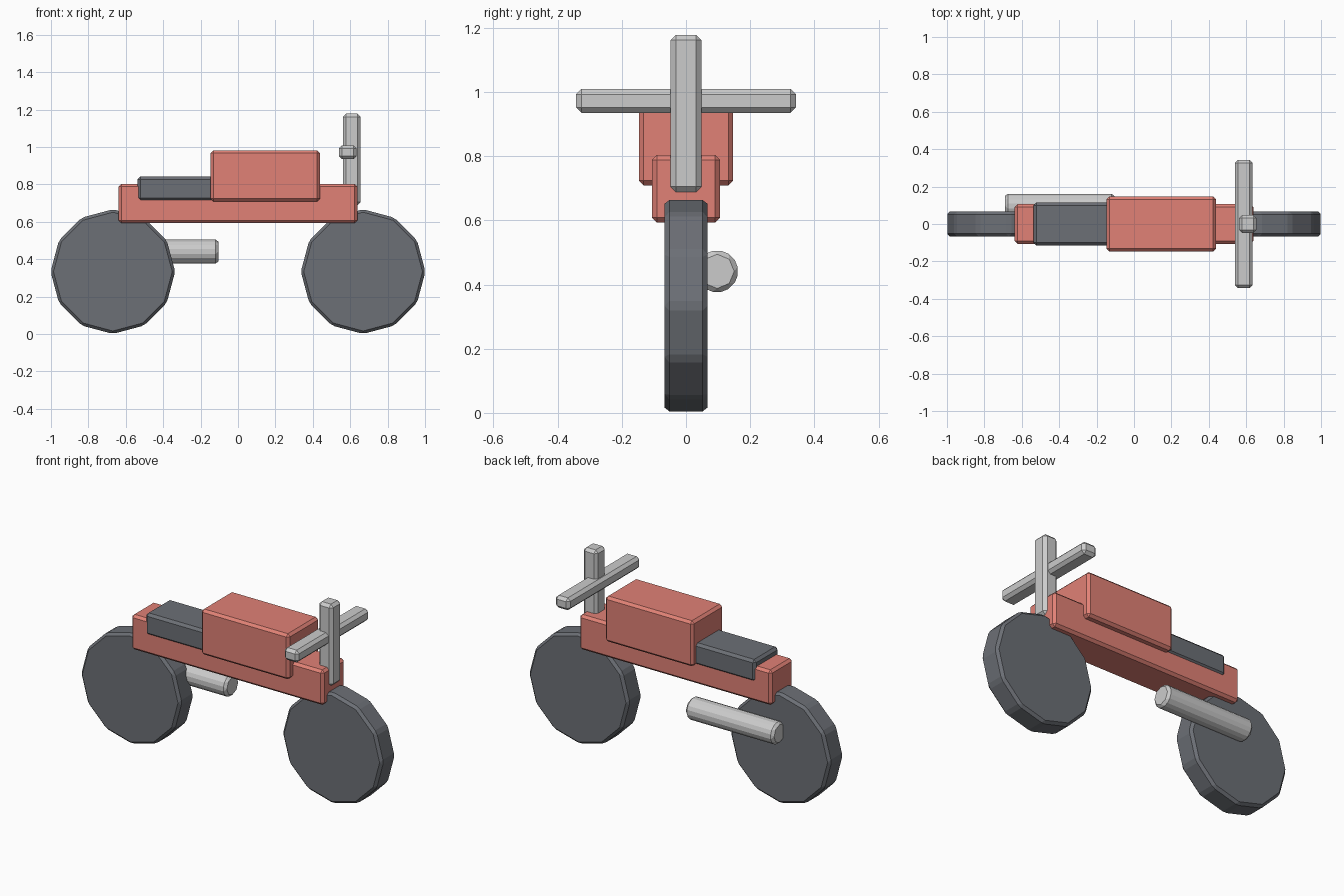
import bpy, bmesh
from math import pi
from mathutils import Matrix, Vector

if "Cube" in bpy.data.objects:
    bpy.data.objects.remove(bpy.data.objects["Cube"])


def material(name, rgb):
    m = bpy.data.materials.new(name)
    m.diffuse_color = (*rgb, 1)
    m.use_nodes = True
    m.node_tree.nodes["Principled BSDF"].inputs["Base Color"].default_value = m.diffuse_color
    return m


RED = material("red paint", (0.75, 0.22, 0.18))
DARK = material("dark rubber", (0.15, 0.16, 0.18))


def finish(name, bm, mat, bevel):
    me = bpy.data.meshes.new(name)
    bm.to_mesh(me)
    bm.free()
    ob = bpy.data.objects.new(name, me)
    bpy.context.collection.objects.link(ob)
    if mat:
        me.materials.append(mat)
    # every edge gets the same flat chamfer
    mod = ob.modifiers.new("chamfer", 'BEVEL')
    mod.width = bevel
    mod.segments = 1
    mod.limit_method = 'NONE'
    return ob


def box(name, lo, hi, mat=None, bevel=0.015):
    lo, hi = Vector(lo), Vector(hi)
    bm = bmesh.new()
    bmesh.ops.create_cube(bm, size=1, matrix=Matrix.Translation((lo + hi) / 2)
                          @ Matrix.Diagonal((*(hi - lo), 1)))
    return finish(name, bm, mat, bevel)


def cylinder(name, centre, radius, length, sides, axis, mat=None, bevel=0.015):
    rot = Matrix.Rotation(pi / 2, 4, 'Y' if axis == 'X' else 'X')
    bm = bmesh.new()
    bmesh.ops.create_cone(bm, cap_ends=True, segments=sides, radius1=radius,
                          radius2=radius, depth=length,
                          matrix=Matrix.Translation(centre) @ rot)
    return finish(name, bm, mat, bevel)


# Wheels
for name, x in (("rear_wheel", -0.669), ("front_wheel", 0.669)):
    cylinder(name, (x, 0, 0.334), 0.333, 0.134, 12, 'Y', DARK)

# Body
box("frame", (-0.638, -0.106, 0.593), (0.638, 0.106, 0.803), RED)
box("fuel_tank", (-0.147, -0.147, 0.709), (0.438, 0.147, 0.982), RED)
box("seat", (-0.537, -0.115, 0.712), (-0.08, 0.115, 0.842), DARK)

# Steering
box("steering_post", (0.561, -0.048, 0.688), (0.655, 0.048, 1.178), bevel=0.017)
box("handlebar", (0.539, -0.343, 0.935), (0.634, 0.343, 1.009), bevel=0.017)

# Exhaust on the far side
cylinder("exhaust_pipe", (-0.397, 0.097, 0.441), 0.0695, 0.585, 8, 'X')
